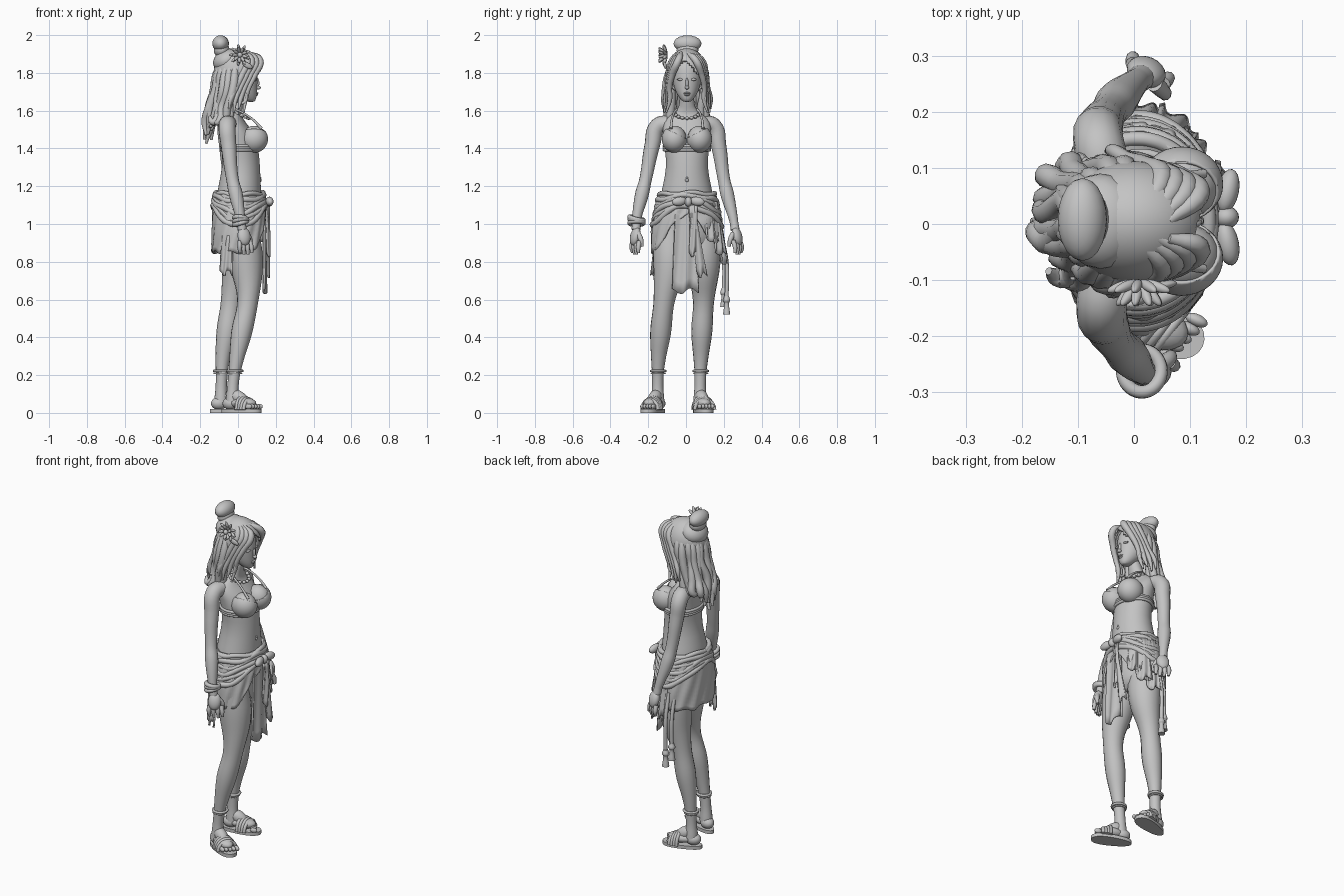
import bpy, bmesh, random
from math import sin, cos, pi, radians
from mathutils import Vector, Matrix, Euler

random.seed(4)
if "Cube" in bpy.data.objects:
    bpy.data.objects.remove(bpy.data.objects["Cube"], do_unlink=True)
clay = bpy.data.materials.new("grey_clay")
clay.use_nodes = True
clay.diffuse_color = (0.55, 0.55, 0.55, 1)
clay.node_tree.nodes["Principled BSDF"].inputs["Base Color"].default_value = clay.diffuse_color
parts = []

def add_object(name, data):
    data.materials.append(clay)
    parts.append(bpy.data.objects.new(name, data))
    bpy.context.collection.objects.link(parts[-1])

def add_mesh(name, bm, thickness=0, subdivide=0):
    bmesh.ops.recalc_face_normals(bm, faces=bm.faces)
    mesh = bpy.data.meshes.new(name)
    bm.to_mesh(mesh)
    bm.free()
    add_object(name, mesh)
    if thickness:
        parts[-1].modifiers.new("Thickness", "SOLIDIFY").thickness = thickness
    if subdivide:
        smooth = parts[-1].modifiers.new("Smooth", "SUBSURF")
        smooth.levels = smooth.render_levels = subdivide

def grid_faces(bm, rows, closed):
    for low, high in zip(rows, rows[1:]):
        for i in range(len(low) if closed else len(low) - 1):
            j = (i + 1) % len(low)
            bm.faces.new((low[i], low[j], high[j], high[i]))

def turns(count):
    return [2 * pi * i / count for i in range(count)]

# Stacked ellipses: z, centre x, radius x, radius y
def loft(name, sections):
    bm = bmesh.new()
    rows = [[bm.verts.new((cx + rx * cos(a), .005 + ry * sin(a), z)) for a in turns(24)] for z, cx, rx, ry in sections]
    grid_faces(bm, rows, True)
    bm.faces.new(rows[0])
    bm.faces.new(rows[-1])
    add_mesh(name, bm, subdivide=1)

# Round tubes through points: x, y, z, radius
def tubes(name, paths, closed=False, detail=3):
    curve = bpy.data.curves.new(name, "CURVE")
    curve.dimensions, curve.bevel_depth, curve.bevel_resolution = "3D", 1, detail
    curve.resolution_u, curve.use_fill_caps = 5, True
    for path in paths:
        spline = curve.splines.new("BEZIER")
        spline.bezier_points.add(len(path) - 1)
        spline.use_cyclic_u, spline.radius_interpolation = closed, "CARDINAL"
        for point, (x, y, z, r) in zip(spline.bezier_points, path):
            point.co, point.radius = (x, y, z), r
            point.handle_left_type = point.handle_right_type = "AUTO"
    add_object(name, curve)

def ball(bm, loc, size, turn=(0, 0, 0), u=20, v=12):
    place = Matrix.LocRotScale(Vector(loc), Euler(turn), Vector(size))
    bmesh.ops.create_uvsphere(bm, u_segments=u, v_segments=v, radius=1, matrix=place)

def balls(name, items):
    bm = bmesh.new()
    for item in items:
        ball(bm, *item)
    add_mesh(name, bm)

def ring(cx, cy, z, rx, ry, r, wave=lambda a: 0, count=16):
    return [(cx + rx * cos(a), cy + ry * sin(a), z + wave(a), r) for a in turns(count)]

# Hanging cloth strip with lengthwise folds
def ribbon(name, top, bottom, across, w0, w1, folds):
    bm = bmesh.new()
    top, bottom, across = Vector(top), Vector(bottom), Vector(across).normalized()
    normal, rows = across.cross(Vector((0, 0, 1))), []
    for t in (j / 8 for j in range(9)):
        rows.append([])
        for s in (i / 12 - 1 for i in range(25)):
            p = top.lerp(bottom, t) + across * s * (w0 + (w1 - w0) * t) / 2
            p += normal * .008 * sin(s * pi * folds + 2 * t) * (.4 + .6 * t)
            rows[-1].append(bm.verts.new(p + Vector((0, 0, .015 * t * sin(s * 4)))))
    grid_faces(bm, rows, False)
    add_mesh(name, bm, thickness=.01)

# Body and head
loft("torso", [(.84, .01, .07, .11), (.9, .01, .115, .15), (1, 0, .125, .165), (1.1, .003, .123, .15), (1.2, .008, .114, .13), (1.3, .018, .1, .107),
               (1.4, .012, .098, .118), (1.48, 0, .092, .128), (1.54, -.03, .066, .13), (1.575, -.03, .05, .09), (1.6, -.02, .042, .05),
               (1.64, -.005, .038, .038), (1.7, .01, .038, .038)])
loft("head", [(1.645, .068, .018, .018), (1.66, .058, .038, .034), (1.69, .04, .062, .056), (1.73, .022, .081, .071),
              (1.78, .015, .09, .08), (1.84, .005, .092, .084), (1.89, 0, .07, .065)])
balls("nose", [((.108, .005, 1.722), (.013, .011, .01)), ((.104, .005, 1.745), (.009, .008, .028))])
balls("lips", [((.099, .005, 1.693), (.009, .018, .005)), ((.097, .005, 1.684), (.009, .015, .006))])
balls("eyes", [((.091, .005 + s * .034, 1.765), (.01, .018, .007)) for s in (-1, 1)])
balls("ears", [((.01, .005 + s * .083, 1.74), (.02, .01, .03)) for s in (-1, 1)])
balls("breasts", [((.085, .005 + s * .064, 1.45), (.069, .062, .07)) for s in (-1, 1)])

# Arms and hands
right_arm = [(-.05, -.09, 1.53, .045), (-.058, -.148, 1.518, .045), (-.05, -.178, 1.42, .041), (-.03, -.213, 1.24, .033),
             (-.01, -.235, 1.15, .036), (.015, -.262, 1.02, .024), (.022, -.264, .97, .024)]
left_arm = [(-.05, .09, 1.53, .045), (-.063, .145, 1.518, .045), (-.06, .172, 1.42, .041), (-.045, .2, 1.24, .033),
            (-.03, .22, 1.15, .036), (.002, .252, 1.02, .024), (.012, .26, .97, .024)]
for side, s, arm, reach in (("right", -1, right_arm, -.01), ("left", 1, left_arm, .022)):
    tubes(side + "_arm", [arm], detail=6)
    x, y, z, r = arm[-1]
    balls(side + "_palm", [((x + .01, y + reach / 2, z - .035), (.036, .025, .05), (s * .25, 0, -s * .4))])
    fingers = [[(x - .014 + i * .018, y + reach * .6 + s * (.012 - .012 * i), z - .06, .013),
                (x - .014 + i * .021, y + reach + s * (.014 - .012 * i), z - .095, .012),
                (x - .012 + i * .021, y + reach + s * (.008 - .01 * i), z - .135 + .008 * abs(i - 1.5), .008)] for i in range(4)]
    thumb = [(x + .025, y - s * .01, z - .02, .015), (x + .042, y - s * .026, z - .055, .013), (x + .042, y - s * .032, z - .09, .008)]
    tubes(side + "_fingers", fingers + [thumb])
tubes("bracelet", [ring(.014, -.262, 1.005 + k * .012, .034, .037, .012, lambda a, k=k: .01 * cos(a + k)) for k in range(3)], closed=True)

# Legs, feet and sandals
right_leg = [(.02, -.085, .96, .092), (.045, -.087, .78, .088), (.052, -.115, .6, .057), (.018, -.135, .42, .055),
             (-.01, -.147, .27, .037), (-.026, -.15, .15, .03), (-.03, -.15, .06, .036)]
left_leg = [(0, .09, .96, .092), (0, .093, .78, .088), (-.033, .093, .6, .057), (-.06, .083, .42, .055),
            (-.082, .078, .27, .037), (-.088, .075, .15, .03), (-.09, .075, .06, .036)]
for side, leg, turn, big in (("right", right_leg, -24, 4), ("left", left_leg, 14, 0)):
    tubes(side + "_leg", [leg], detail=6)
    place = Matrix.Translation((leg[-1][0], leg[-1][1], 0)) @ Matrix.Rotation(radians(turn), 4, "Z")
    spot = lambda x, y, z: tuple(place @ Vector((x, y, z)))
    yaw = (0, 0, radians(turn))
    foot = [(spot(-.01, 0, .05), (.044, .036, .034), yaw), (spot(.06, 0, .052), (.076, .044, .03), yaw),
            (spot(.035, 0, .082), (.058, .033, .035), (0, .5, yaw[2]))]
    balls(side + "_foot", foot + [(spot(.138 - .007 * abs(i - big), (i - 2) * .019, .034), (.021, .011, .014), yaw) for i in range(5)])
    bm = bmesh.new()
    outline = [bm.verts.new(spot(.053 + .114 * cos(a), sin(a) * (.05 + .009 * cos(a) + .005 * cos(2 * a)), 0)) for a in turns(32)]
    raised = bmesh.ops.extrude_face_region(bm, geom=[bm.faces.new(outline)])["geom"]
    bmesh.ops.translate(bm, verts=[v for v in raised if isinstance(v, bmesh.types.BMVert)], vec=(0, 0, .02))
    add_mesh(side + "_sandal_sole", bm)
    tubes(side + "_sandal_straps", [[spot(x + .012 * cos(a), .051 * cos(a), .016 + h * sin(a)) + (.01,) for a in turns(12)[:7]]
                                    for x, h in ((.058, .07), (.072, .066), (.086, .06), (.1, .053))])
    x, y, z, r = leg[-3]
    tubes(side + "_anklet", [ring(x - .006, y, .222, .039, .037, .007), ring(x - .008, y, .21, .036, .035, .005)], closed=True)

# Bikini top: cups cut on a slant, band and neck straps
for side, s in (("right", -1), ("left", 1)):
    bm = bmesh.new()
    ball(bm, (.085, .005 + s * .066, 1.45), (.074, .067, .073), u=32, v=24)
    for co, no in (((.1, s * .045, 1.475), (0, -s * .5, 1)), ((.03, 0, 1.4), (-1, 0, 0))):
        bmesh.ops.bisect_plane(bm, geom=bm.verts[:] + bm.edges[:] + bm.faces[:], plane_co=co, plane_no=no, clear_outer=True)
    add_mesh(side + "_bikini_cup", bm, thickness=.006)
tubes("bikini_band", [ring(.012, .005, z, .1, .121, .008, count=24) for z in (1.392, 1.403, 1.414)], closed=True)
tubes("bikini_straps", [[(.125, .005 + s * .085, 1.505, .008), (.07, .005 + s * .078, 1.56, .006), (-.01, .005 + s * .055, 1.605, .006),
                         (-.06, .005 + s * .02, 1.615, .006)] for s in (-1, 1)])

# Jewellery
necklace = ring(-.005, .005, 1.585, .062, .062, .004, lambda a: -.025 * cos(a))
tubes("necklace", [necklace], closed=True)
balls("necklace_beads", [(p[:3], (.011, .011, .009)) for p in necklace[:5] + necklace[-4:]])
balls("navel_jewel", [((.116, .005, 1.232), (.009, .01, .01)), ((.118, .005, 1.244), (.006, .006, .006))])
tubes("earrings", [[(.02 + .025 * cos(a), .005 + s * .097, 1.67 + .03 * sin(a), .008) for a in turns(12)] for s in (-1, 1)], closed=True)

# Wrapped skirt: open at the front, hem dropping to the sides and back
bm = bmesh.new()
rows = []
for t in (j / 14 for j in range(15)):
    rows.append([])
    for a in turns(96):
        hem = .85 + .2 * max(0, cos(a)) ** 4 + .008 * sin(9 * a)
        swell = sin(min(1, t * 1.2) * pi * .6)
        full = 1 + .07 * t * sin(2 * a) ** 2 + .025 * sin(14 * a + 9 * t) * (.3 + t)
        rows[-1].append(bm.verts.new((.004 * swell + (.13 + .012 * swell) * full * cos(a), .005 + (.152 + .036 * swell) * full * sin(a),
                                      1.17 + (hem - 1.17) * t)))
grid_faces(bm, rows, True)
add_mesh("skirt", bm, thickness=.01)
tubes("skirt_swags", [ring(.006, .005, 1.162 - k * .013, .127 + .002 * k, .147 + .007 * k, .013 + .003 * (k % 2),
      lambda a, d=.006 + k * .02: -d * sin(a) ** 2 + .006 * sin(5 * a + d * 90), 32) for k in range(6)], closed=True)

# Bow, front panel, hanging sashes and tassels
balls("bow", [((.165, .012, 1.118), (.022, .02, .026))] +
      [((.167, .012 + s * .047, 1.12), (.02, .04, .024), (-s * .15, 0, -s * .2)) for s in (-1, 1)])
ribbon("front_panel", (.142, -.005, 1.1), (.148, -.002, .645), (0, 1, 0), .1, .135, 1.5)
ribbon("bow_tail_long", (.165, .03, 1.1), (.162, .085, .73), (0, 1, .1), .03, .055, 1)
ribbon("bow_tail_short", (.165, .045, 1.1), (.165, .04, .84), (0, 1, 0), .03, .05, 1)
for k, (x, y, low, w) in enumerate(((.12, .145, .92, .07), (.085, .19, .85, .08), (.03, .21, .8, .07))):
    ribbon("left_sash_%d" % (k + 1), (x * .85, y * .8, 1.12), (x, y, low), (-y, x + .06, 0), .06, w, 1.5)
ribbon("right_sash", (-.06, -.165, .94), (-.065, -.175, .74), (1, -.4, 0), .05, .065, 1.5)
cords = [(-.045, .2, .56), (-.015, .215, .52)]
tubes("tassel_cords", [[(x, y - .03, .95, .01), (x, y, .8, .011), (x, y, low + .08, .011)] for x, y, low in cords])
tubes("tassels", [[(x, y, low + .1, .013), (x, y, low + .075, .02), (x, y, low + .06, .013), (x, y, low, .02)] for x, y, low in cords])

# Hair cap with an arched opening for the face, bun and fringe
bm = bmesh.new()
ball(bm, (0, .005, 1.805), (.128, .107, .125), u=48, v=32)
gone = [v for v in bm.verts if (v.co.x > .03 and v.co.z < 1.86 - abs(v.co.y + .01)) or v.co.z < 1.7]
bmesh.ops.delete(bm, geom=gone, context="VERTS")
add_mesh("hair_cap", bm, thickness=.01)
balls("hair_bun", [((-.092, .008, 1.955), (.044, .074, .044), (0, -.5, 0)), ((-.086, .008, 1.92), (.042, .058, .04), (0, -.5, 0)),
                   ((-.06, .005, 1.865), (.075, .085, .06), (0, -.5, 0))])
fringe = []
for s in (-1, 1):
    for k in range(4):
        out = lambda y: .005 + s * y
        fringe.append([(.06 - .02 * k, -.01 + s * .015, 1.905 + .003 * k, .01), (.115 - .022 * k, out(.045 + .01 * k), 1.868, .019),
                       (.088 - .022 * k, out(.078 + .007 * k), 1.79, .017), (.056 - .022 * k, out(.092 + .006 * k), 1.72, .014),
                       (.04 - .026 * k, out(.09 + .012 * k), 1.66, .012), (.03 - .026 * k, out(.11 + .005 * k), 1.59 + .02 * (k % 2), .005)])
tubes("fringe_locks", fringe)

# Long wavy locks down the back, in an inner and an outer layer
locks = []
wave = lambda: random.uniform(-.014, .014)
for k in range(26):
    a, grow = radians(100 + 160 * (k % 13) / 12 + random.uniform(-4, 4)), 1 - .22 * (k // 13)
    c, s = cos(a), sin(a)
    locks.append([(.08 * c, .005 + .07 * s, 1.875, .01), (.113 * c * grow, .005 + .096 * s * grow, 1.8, .021),
                  (.118 * c * grow - .01, .005 + .102 * s * grow + wave(), 1.71, .023),
                  (-.025 + .12 * c * grow + wave(), .005 + .108 * s * grow + wave(), 1.62, .022),
                  (-.06 + .11 * c * grow + wave(), .005 + .108 * s * grow + wave(), 1.54, .02),
                  (-.085 + .09 * c * grow + wave(), .005 + .1 * s * grow + wave(), 1.42 + .13 * abs(s) + random.uniform(0, .06), .007)])
tubes("back_locks", locks)

# Spiky flower on the right side of the hair
petals = [((.01, -.13, 1.895), (.014, .014, .014)), ((.05, -.11, 1.84), (.03, .008, .014), (0, .5, .2))]
for lift in (.35, 1.1):
    for a in turns(9):
        out = Vector((cos(a + lift), -lift, sin(a + lift))).normalized()
        petals.append((Vector((.01, -.1, 1.895)) + out * .033, (.028, .009, .009), out.to_track_quat("X", "Y").to_euler()))
balls("hair_flower", petals)

# Turn curves into meshes and shade everything smoothly
bpy.ops.object.select_all(action="DESELECT")
for ob in parts:
    ob.select_set(ob.type == "CURVE")
    if ob.type == "CURVE":
        bpy.context.view_layer.objects.active = ob
bpy.ops.object.convert(target="MESH")
for ob in parts:
    ob.select_set(True)
bpy.ops.object.shade_smooth_by_angle(angle=radians(50))
